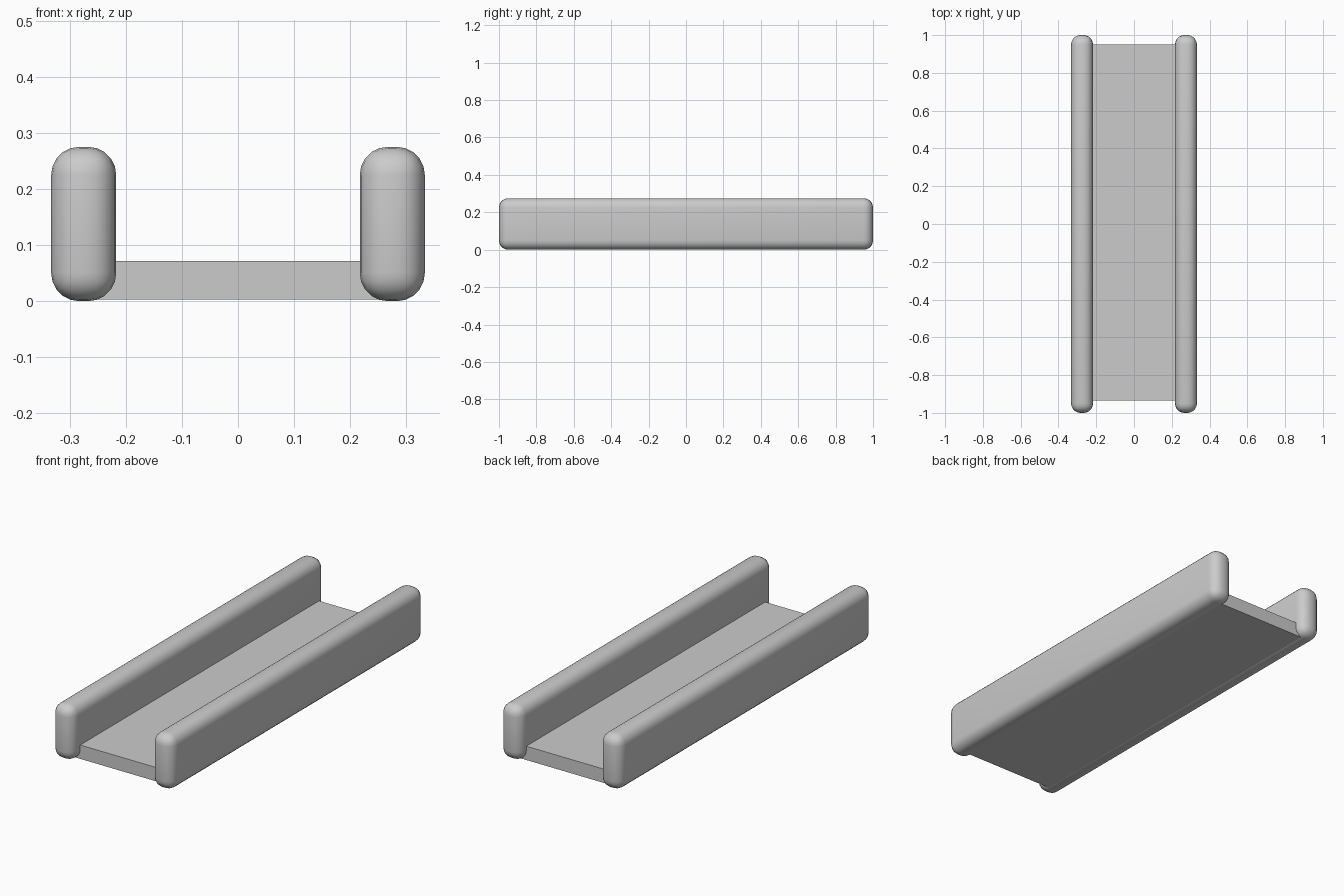
import bpy
from mathutils import Vector

default = bpy.data.objects.get("Cube")
if default:
    bpy.data.objects.remove(default, do_unlink=True)

grey = bpy.data.materials.new("light grey")
grey.use_nodes = True
COLOUR = (0.6, 0.6, 0.6, 1)
grey.diffuse_color = COLOUR
grey.node_tree.nodes["Principled BSDF"].inputs["Base Color"].default_value = COLOUR


def box(name, low, high):
    """Axis-aligned box between two corners."""
    low, high = Vector(low), Vector(high)
    bpy.ops.mesh.primitive_cube_add(size=1, location=(low + high) / 2)
    obj = bpy.context.object
    obj.name = name
    obj.scale = high - low
    bpy.ops.object.transform_apply(location=False, rotation=False, scale=True)
    obj.data.materials.append(grey)
    return obj


# Flat floor, its long edges buried in the walls
box("floor", (-0.275, -0.935, 0.003), (0.275, 0.95, 0.072))

# Rounded side walls
for name, side in (("left_wall", 1), ("right_wall", -1)):
    centre = side * 0.275
    wall = box(name, (centre - 0.058, -1, 0), (centre + 0.058, 1, 0.275))
    bevel = wall.modifiers.new("rounded edges", "BEVEL")
    bevel.width = 0.05
    bevel.segments = 5
    bpy.ops.object.shade_smooth()
